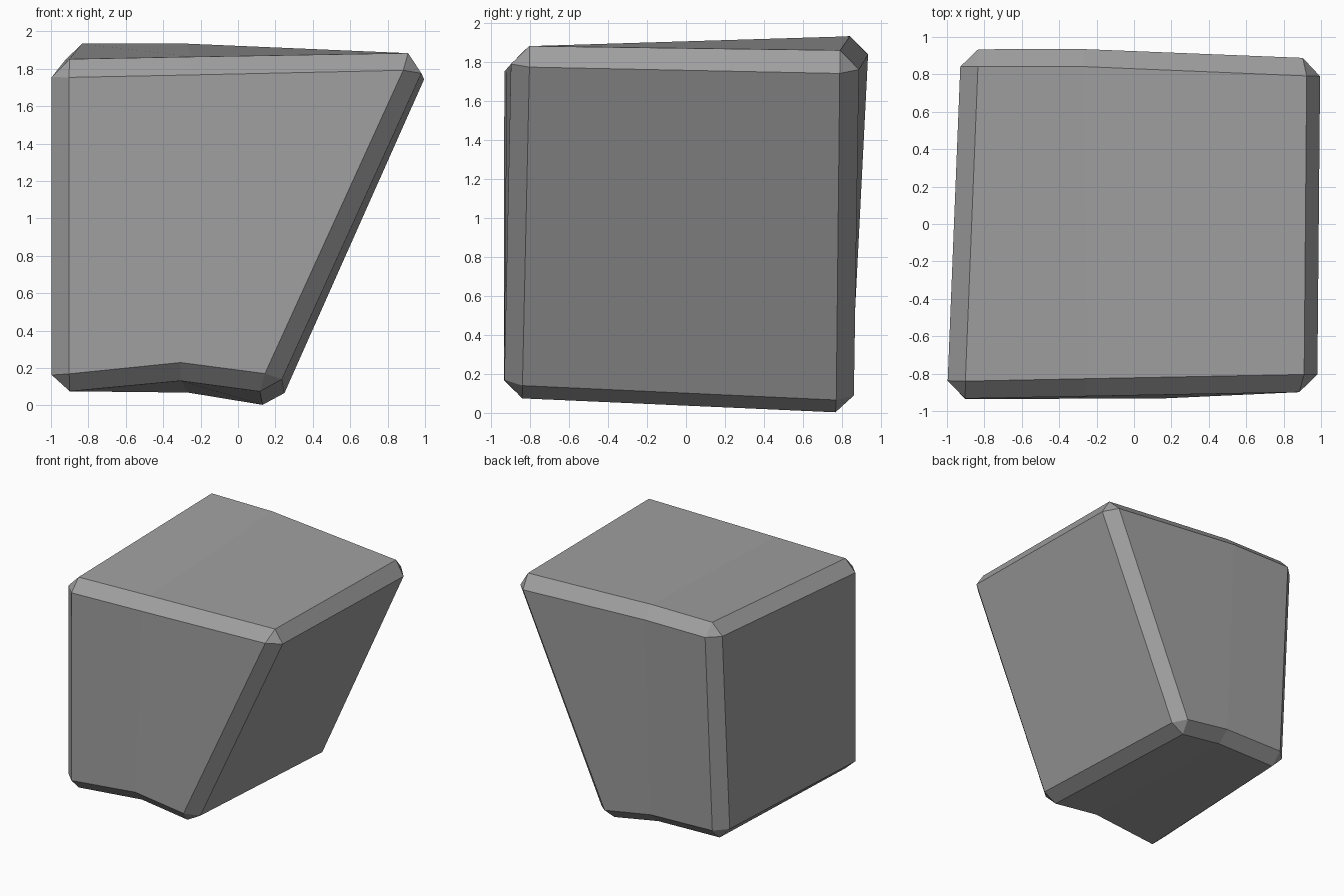
import bpy
import bmesh

cube = bpy.data.objects.get("Cube")
if cube:
    bpy.data.objects.remove(cube, do_unlink=True)

# Plain stone grey
stone = bpy.data.materials.new("stone_grey")
stone.use_nodes = True
grey = (0.35, 0.35, 0.35, 1)
stone.diffuse_color = grey
stone.node_tree.nodes["Principled BSDF"].inputs["Base Color"].default_value = grey

# Outlines of the two ends: bottom left to right, then top right to left
front_outline = [(-1, -.935, .065), (-.31, -.935, .135), (.2, -.935, .068),
                 (1.03, -.895, 1.888), (-.25, -.92, 1.86), (-1, -.935, 1.845)]
back_outline = [(-.925, .83, .08), (-.265, .845, .065), (.215, .865, -.015),
                (1.045, .885, 1.852), (-.27, .94, 1.938), (-.925, .94, 1.94)]

# Leaning block: bridge the outlines and close both ends
bm = bmesh.new()
front = [bm.verts.new(p) for p in front_outline]
back = [bm.verts.new(p) for p in back_outline]
count = len(front)
for i in range(count):
    j = (i + 1) % count
    bm.faces.new((front[i], back[i], back[j], front[j]))
for ring in (front, back):
    left, mid, right, top_right, top_mid, top_left = ring
    bm.faces.new((left, mid, top_mid, top_left))
    bm.faces.new((mid, right, top_right, top_mid))
bmesh.ops.recalc_face_normals(bm, faces=bm.faces)

mesh = bpy.data.meshes.new("stone_block")
bm.to_mesh(mesh)
bm.free()
mesh.materials.append(stone)
block = bpy.data.objects.new("stone_block", mesh)
bpy.context.collection.objects.link(block)

# Worn edges: one flat chamfer of even width
chamfer = block.modifiers.new("chamfered_edges", "BEVEL")
chamfer.offset_type = "WIDTH"
chamfer.width = .134
chamfer.segments = 1
chamfer.limit_method = "ANGLE"
chamfer.angle_limit = .7
